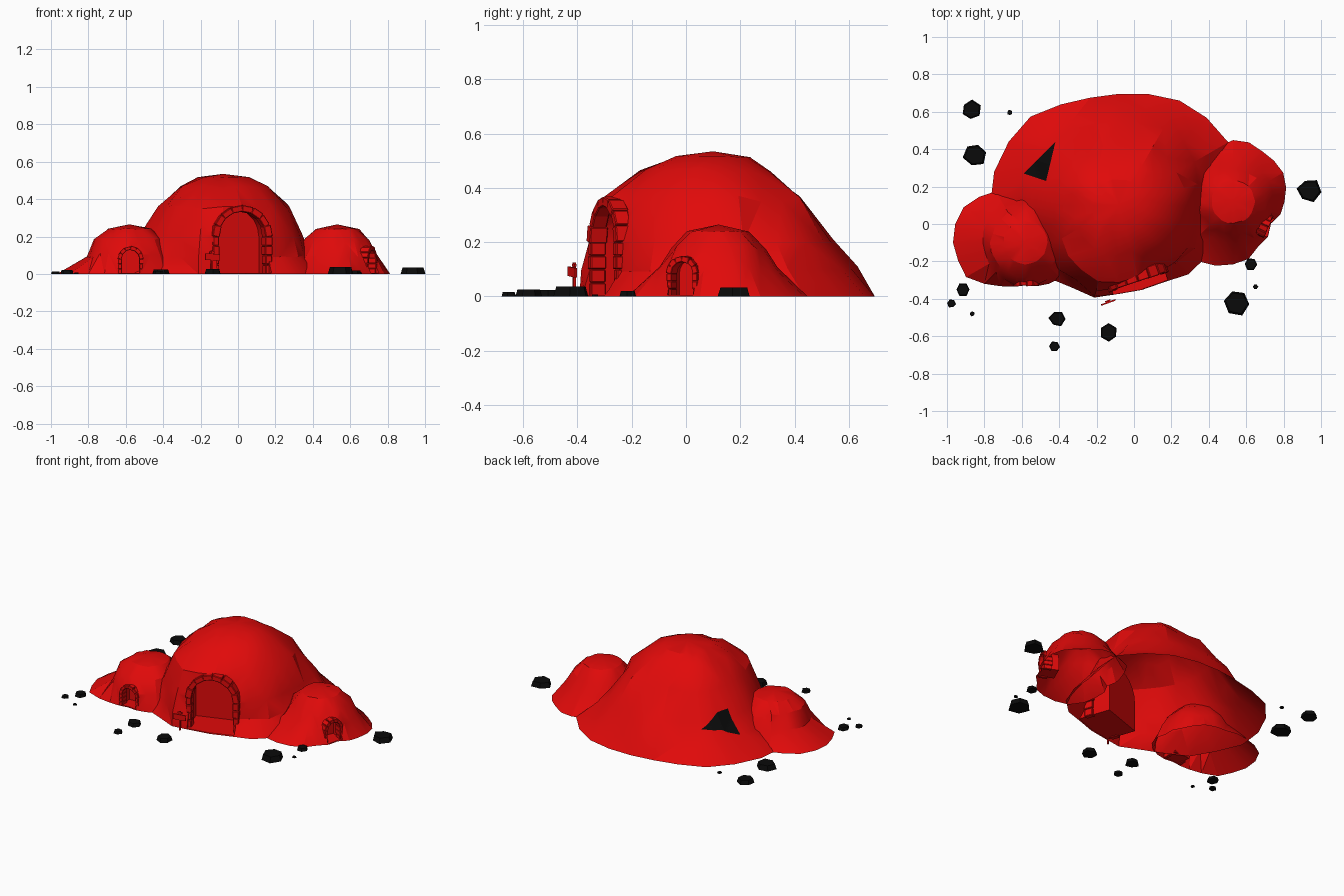
import bpy, bmesh, random
from math import sin, cos, pi, radians
from mathutils import Matrix, Vector
from mathutils.bvhtree import BVHTree

if "Cube" in bpy.data.objects:
    bpy.data.objects.remove(bpy.data.objects["Cube"])

random.seed(4)


def material(name, colour):
    m = bpy.data.materials.new(name)
    m.diffuse_color = colour
    m.use_nodes = True
    m.node_tree.nodes["Principled BSDF"].inputs["Base Color"].default_value = m.diffuse_color
    return m


RED = material("red", (0.75, 0.003, 0.003, 1))
BLACK = material("black", (0.003, 0.003, 0.003, 1))


def make(name, bm, mat):
    bmesh.ops.recalc_face_normals(bm, faces=bm.faces)
    me = bpy.data.meshes.new(name)
    bm.to_mesh(me)
    bm.free()
    me.materials.append(mat)
    ob = bpy.data.objects.new(name, me)
    bpy.context.collection.objects.link(ob)
    return ob


def activate(ob):
    bpy.ops.object.select_all(action='DESELECT')
    ob.select_set(True)
    bpy.context.view_layer.objects.active = ob


def placed(loc, turn):
    return Matrix.Translation(loc) @ Matrix.Rotation(radians(turn), 4, 'Z')


def add_box(bm, mat, cx, cz, sx, sy, sz, tilt=0):
    m = mat @ Matrix.Translation((cx, 0, cz)) @ Matrix.Rotation(tilt, 4, 'Y')
    bmesh.ops.create_cube(bm, size=1, matrix=m @ Matrix.Diagonal((sx, sy, sz, 1)))


# Stone arch round a doorway
def arch(name, mat, half, spring, thick, depth, courses, stones):
    bm = bmesh.new()
    r = half + thick / 2
    h = spring / courses
    for side in (-1, 1):
        for i in range(courses):
            k = random.uniform(0.9, 1.15)
            add_box(bm, mat, side * r, (i + .5) * h, thick * k, depth * k, h * .96)
    for i in range(stones):
        a = pi * (i + .5) / stones
        k = random.uniform(0.9, 1.15)
        add_box(bm, mat, r * cos(a), spring + r * sin(a), pi * r / stones * 1.05,
                depth * k, thick * k, pi / 2 - a)
    bmesh.ops.bevel(bm, geom=bm.edges[:], offset=thick * .1, segments=1, affect='EDGES')
    return make(name, bm, RED)


# Cutter for an arched recess with a thin floor left under it
def door_cutter(name, mat, r, spring, back):
    bm = bmesh.new()
    pts = [(r, .006)] + [(r * cos(pi * i / 10), spring + r * sin(pi * i / 10))
                         for i in range(11)] + [(-r, .006)]
    face = bm.faces.new([bm.verts.new((x, -.2, z)) for x, z in pts])
    ext = bmesh.ops.extrude_face_region(bm, geom=[face])
    bmesh.ops.translate(bm, vec=(0, .2 + back, 0),
                        verts=[v for v in ext['geom'] if isinstance(v, bmesh.types.BMVert)])
    bm.transform(mat)
    ob = make(name, bm, RED)
    ob.hide_render = True
    return ob


# Hollow hill lofted through rings; each ring is a radius or 12 radii at 30 degree steps
def mound(name, centre, rings, top, cutter, bumps={}, n=24):
    bm = bmesh.new()
    loops = []
    for k, (z, radii) in enumerate(rings):
        loop = []
        last = k == len(rings) - 1
        for i in range(n):
            t = i * 12 / n
            if isinstance(radii, list):
                a, f = int(t), t % 1
                r = radii[a] * (1 - f) + radii[(a + 1) % 12] * f
            else:
                r = radii
            if not last:
                r += bumps.get(i, 0) * (1 if z < .4 else .3)
            ang = 2 * pi * i / n
            r *= random.uniform(.97, 1.03)
            dz = random.uniform(-.012, .012) * (.25 if last else 1) if k else 0
            loop.append(bm.verts.new((centre[0] + r * cos(ang), centre[1] + r * sin(ang), z + dz)))
        loops.append(loop)
    for lo, hi in zip(loops, loops[1:]):
        for i in range(n):
            j = (i + 1) % n
            bm.faces.new((lo[i], lo[j], hi[j], hi[i]))
    apex = bm.verts.new((*centre, top))
    for i in range(n):
        bm.faces.new((loops[-1][i], loops[-1][(i + 1) % n], apex))
    bm.faces.new(loops[0][::-1])
    bmesh.ops.triangulate(bm, faces=bm.faces[:])
    tree = BVHTree.FromBMesh(bm)
    ob = make(name, bm, RED)
    # cut the door recess, then open the underside
    mod = ob.modifiers.new("doorway", 'BOOLEAN')
    mod.operation, mod.solver, mod.object = 'DIFFERENCE', 'EXACT', cutter
    activate(ob)
    bpy.ops.object.modifier_apply(modifier=mod.name)
    bpy.data.objects.remove(cutter)
    bm = bmesh.new()
    bm.from_mesh(ob.data)
    base = [f for f in bm.faces if f.calc_center_median().z < .001]
    bmesh.ops.delete(bm, geom=base, context='FACES')
    bm.to_mesh(ob.data)
    bm.free()
    bpy.ops.object.shade_smooth_by_angle(angle=radians(24))
    return tree


# Doorways
main_at = placed((.015, -.28, 0), 19)
left_at = placed((-.575, -.305, 0), 2)
right_at = placed((.695, -.005, 0), 66)
arch("main_arch", main_at, .13, .2, .036, .06, 4, 8)
arch("left_arch", left_at, .047, .08, .02, .05, 3, 6)
arch("right_arch", right_at, .042, .085, .02, .05, 3, 6)

# Three hills
main_tree = mound("main_hill", (-.08, .1), [
    (0, [.53, .67, .66, .585, .64, .69, .69, .60, .51, .47, .48, .55]),
    (.1, [.46, .54, .56, .52, .53, .53, .53, .48, .48, .45, .43, .46]),
    (.2, [.43, .46, .48, .45, .44, .45, .44, .42, .46, .44, .41, .43]),
    (.36, [.35, .35, .36, .32, .33, .34, .34, .35, .40, .41, .36, .35]),
    (.46, [.25, .25, .24, .19, .22, .24, .24, .25, .27, .27, .25, .25]),
    (.515, .14)], .535, door_cutter("main_cutter", main_at, .15, .2, .14), {17: .03})
mound("left_hill", (-.58, -.1), [
    (0, [.25, .25, .27, .27, .32, .37, .39, .36, .27, .23, .25, .28]),
    (.1, .228), (.18, .185), (.24, .115)], .265,
    door_cutter("left_cutter", left_at, .057, .08, .07))
mound("right_hill", (.53, .12), [
    (0, [.27, .31, .32, .32, .30, .25, .22, .30, .38, .34, .28, .24]),
    (.1, .22), (.18, .175), (.24, .115)], .265,
    door_cutter("right_cutter", right_at, .052, .085, .07))

# Black patch lying on the back slope
bm = bmesh.new()
a, b, c = Vector((-.42, .44)), Vector((-.59, .27)), Vector((-.47, .23))
N = 12
grid = {}
for i in range(N + 1):
    for j in range(N + 1 - i):
        p = a + (b - a) * i / N + (c - a) * j / N
        hit = main_tree.ray_cast(Vector((p.x, p.y, 1)), Vector((0, 0, -1)))
        grid[i, j] = bm.verts.new(hit[0] + Vector((0, 0, .008)))
for i in range(N):
    for j in range(N - i):
        bm.faces.new((grid[i, j], grid[i + 1, j], grid[i, j + 1]))
        if i + j < N - 1:
            bm.faces.new((grid[i + 1, j], grid[i + 1, j + 1], grid[i, j + 1]))
make("dark_patch", bm, BLACK)

# Small signpost beside the main door
bm = bmesh.new()
post_at = placed((-.14, -.412, 0), 20)
add_box(bm, post_at, 0, .062, .01, .01, .125)
add_box(bm, post_at @ Matrix.Translation((0, -.008, 0)), 0, .09, .08, .008, .035, .08)
add_box(bm, post_at, 0, .115, .03, .008, .01)
make("signpost", bm, RED)

# Flat-topped rocks scattered round the hills: x, y, radius
ROCKS = [(-.87, .61, .053), (-.665, .595, .015), (-.85, .37, .064), (.935, .18, .064),
         (-.915, -.35, .039), (-.975, -.425, .025), (-.865, -.48, .014), (-.41, -.505, .045),
         (-.425, -.655, .03), (-.135, -.58, .05), (.55, -.42, .07), (.625, -.215, .037),
         (.65, -.335, .014)]
for k, (x, y, r) in enumerate(ROCKS):
    bm = bmesh.new()
    turn = random.uniform(0, pi)
    rs = [r * random.uniform(.85, 1.08) for _ in range(6)]
    ring = [[bm.verts.new((x + s * q * cos(turn + i * pi / 3), y + s * q * sin(turn + i * pi / 3), z))
             for i, q in enumerate(rs)] for z, s in ((0, 1), (r * .52, .84))]
    for i in range(6):
        j = (i + 1) % 6
        bm.faces.new((ring[0][i], ring[0][j], ring[1][j], ring[1][i]))
    bm.faces.new(ring[1])
    bm.faces.new(ring[0][::-1])
    make(f"rock_{k + 1}", bm, BLACK)
